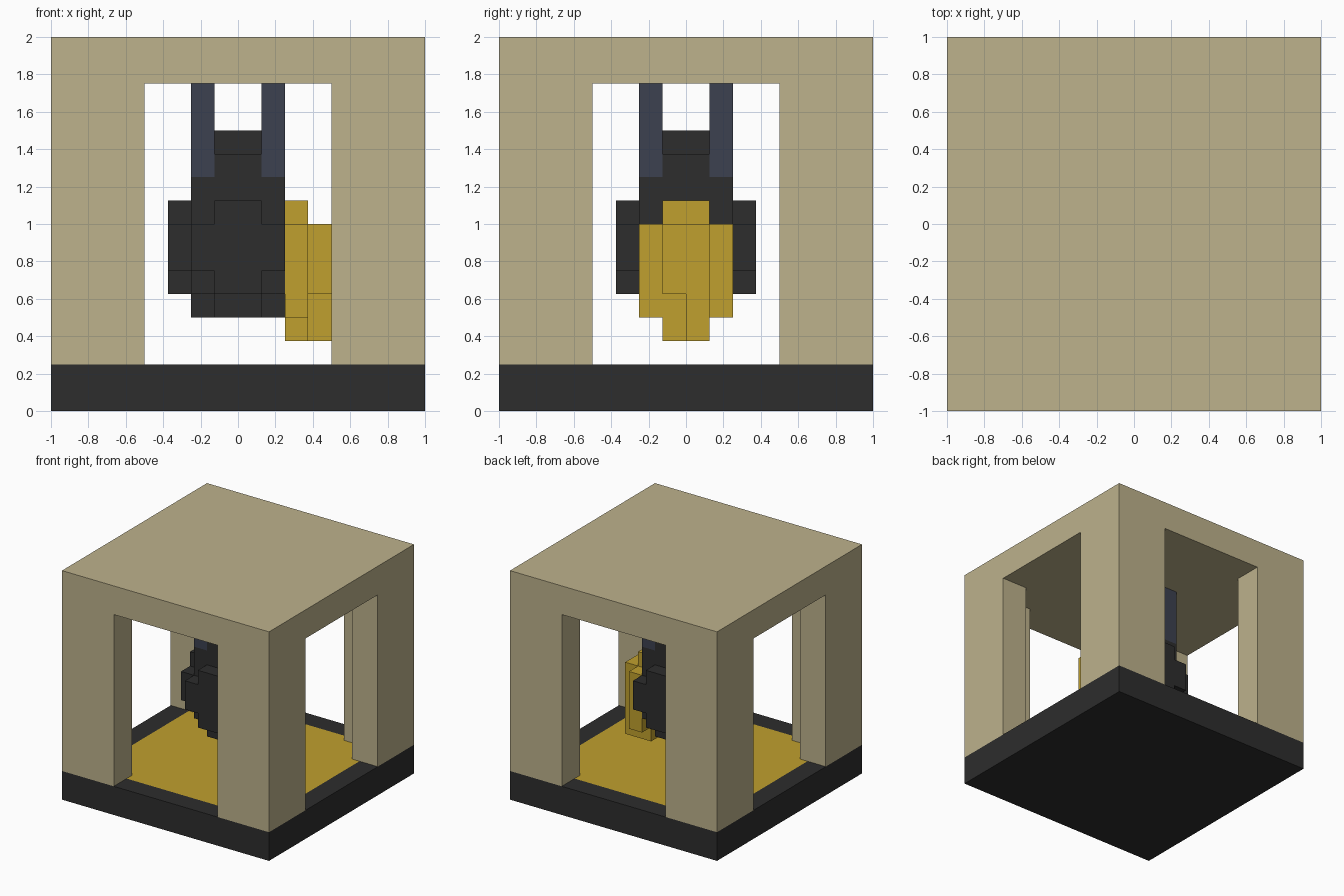
import bpy, bmesh
from math import radians
from mathutils import Matrix

if "Cube" in bpy.data.objects:
    bpy.data.objects.remove(bpy.data.objects["Cube"], do_unlink=True)


def material(name, hex_code):
    rgb = [int(hex_code[i:i + 2], 16) / 255 for i in (0, 2, 4)]
    color = [c / 12.92 if c < 0.04045 else ((c + 0.055) / 1.055) ** 2.4 for c in rgb] + [1]
    mat = bpy.data.materials.new(name)
    mat.use_nodes = True
    mat.diffuse_color = color
    bsdf = next(n for n in mat.node_tree.nodes if n.type == "BSDF_PRINCIPLED")
    bsdf.inputs["Base Color"].default_value = color
    bsdf.inputs["Roughness"].default_value = 0.8
    return mat


SAND = material("sand", "BDB28C")
BLACK = material("charcoal", "2D2D2D")
GOLD = material("gold", "C0A02E")
SLATE = material("slate blue", "3C4150")


def prism(name, points, low, high, mat, matrix=Matrix()):
    """Extrude a flat outline from low to high along local z, then place it."""
    bm = bmesh.new()
    face = bm.faces.new([bm.verts.new((u, v, low)) for u, v in points])
    side = bmesh.ops.extrude_face_region(bm, geom=[face])["geom"]
    top = [v for v in side if isinstance(v, bmesh.types.BMVert)]
    bmesh.ops.translate(bm, verts=top, vec=(0, 0, high - low))
    bm.transform(matrix)
    bmesh.ops.recalc_face_normals(bm, faces=bm.faces)
    mesh = bpy.data.meshes.new(name)
    bm.to_mesh(mesh)
    bm.free()
    mesh.materials.append(mat)
    obj = bpy.data.objects.new(name, mesh)
    bpy.context.collection.objects.link(obj)
    return obj


def rect(u0, u1, v0, v1):
    return [(u0, v0), (u1, v0), (u1, v1), (u0, v1)]


def square(half):
    return rect(-half, half, -half, half)


def cross(wide, narrow, v0, v1, v2, v3):
    """Plus-shaped outline: wide between v1 and v2, narrow from v0 to v3."""
    right = [(narrow, v0), (narrow, v1), (wide, v1), (wide, v2), (narrow, v2), (narrow, v3)]
    return right + [(-u, v) for u, v in reversed(right)]


def side_matrix(angle):
    """Local x, y, z become sideways, up and outward; angle 0 faces the front."""
    return Matrix.Rotation(radians(angle), 4, "Z") @ Matrix.Rotation(radians(90), 4, "X")


# Base with an inset floor panel on its top face
base = prism("base", square(1), 0, 0.25, BLACK)
base.data.materials.append(GOLD)
bm = bmesh.new()
bm.from_mesh(base.data)
top_face = max(bm.faces, key=lambda f: f.calc_center_median().z)
bmesh.ops.inset_individual(bm, faces=[top_face], thickness=0.25)
for f in bm.faces:
    c = f.calc_center_median()
    f.material_index = int(c.z > 0.24 and c.xy.length < 0.01)
bm.to_mesh(base.data)
bm.free()

# Roof on four L-shaped corner posts, and four hanging struts
prism("roof", square(1), 1.75, 2, SAND)
corner = [(1, 1), (0.5, 1), (0.5, 0.75), (0.75, 0.75), (0.75, 0.5), (1, 0.5)]
for sy, depth in ((-1, "front"), (1, "back")):
    for sx, side in ((-1, "right"), (1, "left")):
        mirror = Matrix.Diagonal((sx, sy, 1, 1))
        prism(f"corner_post_{depth}_{side}", corner, 0.25, 1.75, SAND, mirror)
        prism(f"hanging_strut_{depth}_{side}", rect(0.125, 0.25, 0.125, 0.25),
              1.25, 1.75, SLATE, mirror)

# Hanging core: square middle, stepped ends and a top knob
plus = cross(0.25, 0.125, -0.25, -0.125, 0.125, 0.25)
prism("core_body", square(0.25), 0.625, 1.25, BLACK)
prism("core_lower_step", plus, 0.5, 0.625, BLACK)
prism("core_upper_step", plus, 1.25, 1.375, BLACK)
prism("core_knob", square(0.125), 1.375, 1.5, BLACK)

# Dark plates on three sides
plate = cross(0.25, 0.125, 0.625, 0.75, 1.0, 1.125)
for name, angle in (("front", 0), ("back", 180), ("right", -90)):
    prism(f"core_plate_{name}", plate, 0.25, 0.375, BLACK, side_matrix(angle))

# Gold mask with a raised hooked ridge on the remaining side
mask = cross(0.25, 0.125, 0.375, 0.5, 1.0, 1.125)
ridge = [(-0.125, 1.0), (-0.125, 0.625), (0, 0.625), (0, 0.375), (0.125, 0.375), (0.125, 1.0)]
prism("mask_plate", mask, 0.25, 0.375, GOLD, side_matrix(90))
prism("mask_ridge", ridge, 0.375, 0.5, GOLD, side_matrix(90))
